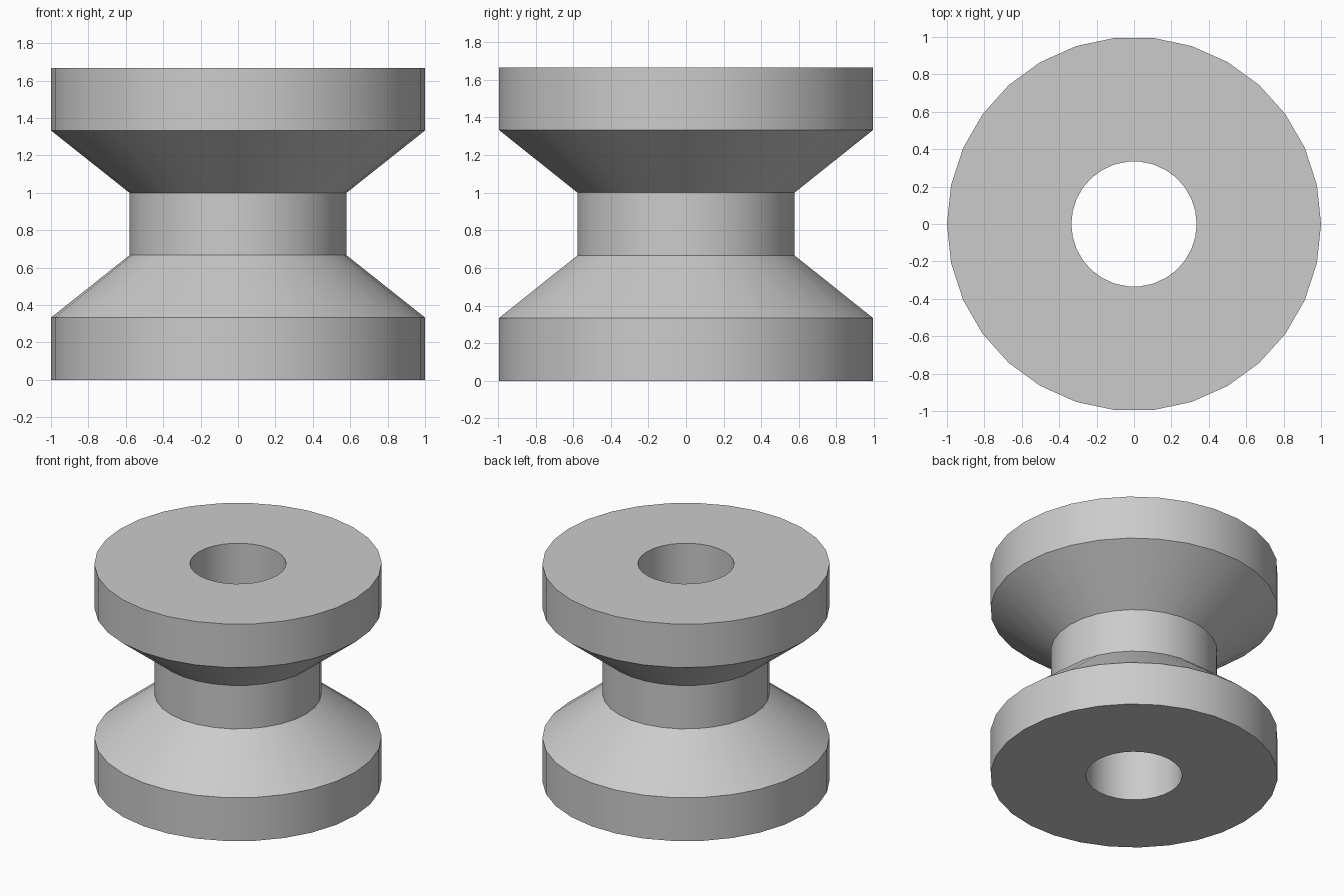
import bpy, bmesh, math
from mathutils import Matrix, Vector

cube = bpy.data.objects.get("Cube")
if cube:
    bpy.data.objects.remove(cube, do_unlink=True)

SIDES = 30

# Plain grey finish
grey = bpy.data.materials.new("plain_grey")
grey.use_nodes = True
colour = (0.6, 0.6, 0.6, 1)
grey.diffuse_color = colour
grey.node_tree.nodes["Principled BSDF"].inputs["Base Color"].default_value = colour


def lathe(name, profile):
    """Spin a closed (radius, height) profile around the z axis."""
    bm = bmesh.new()
    verts = [bm.verts.new((r, 0, z)) for r, z in profile]
    edges = [bm.edges.new((a, b)) for a, b in zip(verts, verts[1:] + verts[:1])]
    bmesh.ops.spin(bm, geom=verts + edges, cent=(0, 0, 0), axis=(0, 0, 1),
                   angle=math.tau, steps=SIDES, use_merge=False)
    bmesh.ops.remove_doubles(bm, verts=bm.verts, dist=0.0001)
    bmesh.ops.recalc_face_normals(bm, faces=bm.faces)
    mesh = bpy.data.meshes.new(name)
    bm.to_mesh(mesh)
    bm.free()
    mesh.materials.append(grey)
    obj = bpy.data.objects.new(name, mesh)
    bpy.context.collection.objects.link(obj)
    bpy.ops.object.select_all(action="DESELECT")
    obj.select_set(True)
    bpy.context.view_layer.objects.active = obj
    bpy.ops.object.shade_smooth_by_angle(angle=math.radians(30))
    return obj


# Spool: rims, tapered shoulders, neck and centre bore, in five equal levels
step = 1 / 3
rim, neck, bore = 1, 0.58, 0.335
lathe("spool", [(bore, 0), (rim, 0), (rim, step), (neck, 2 * step),
                (neck, 3 * step), (rim, 4 * step), (rim, 5 * step),
                (bore, 5 * step)])
